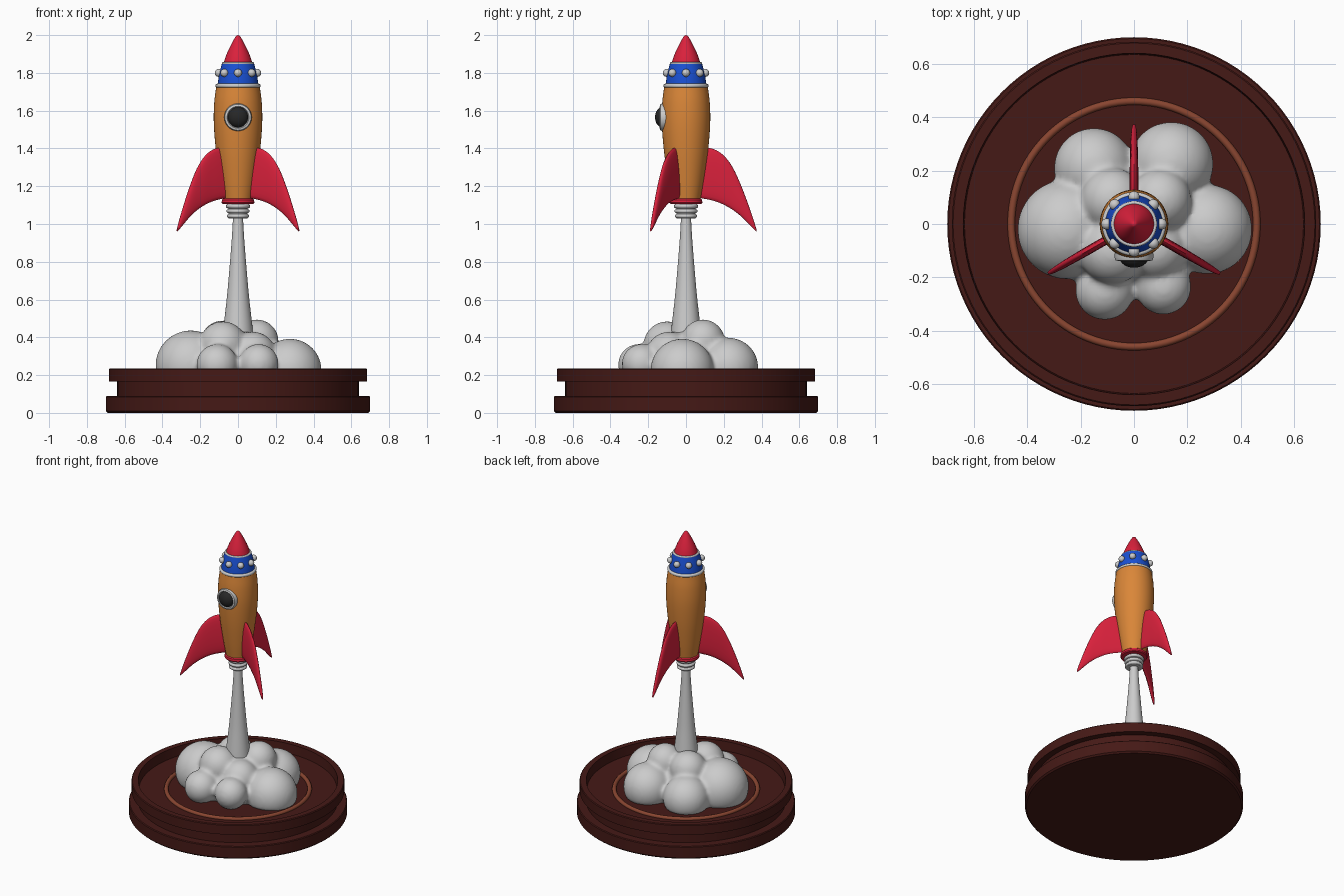
import bpy, bmesh, math
from mathutils import Vector, Matrix

if "Cube" in bpy.data.objects:
    bpy.data.objects.remove(bpy.data.objects["Cube"])


def material(name, r, g, b):
    m = bpy.data.materials.new(name)
    m.diffuse_color = (r, g, b, 1)
    m.use_nodes = True
    m.node_tree.nodes["Principled BSDF"].inputs["Base Color"].default_value = m.diffuse_color
    return m


RED = material("red", 0.70, 0.015, 0.045)
ORANGE = material("orange", 0.70, 0.24, 0.04)
BLUE = material("blue", 0.01, 0.08, 0.65)
BROWN = material("dark_wood", 0.06, 0.01, 0.008)
TAN = material("light_wood", 0.25, 0.06, 0.03)
BLACK = material("dark_glass", 0.02, 0.02, 0.02)


def finish(bm, name, mat=None, angle=35):
    bmesh.ops.recalc_face_normals(bm, faces=bm.faces[:])
    me = bpy.data.meshes.new(name)
    bm.to_mesh(me)
    bm.free()
    ob = bpy.data.objects.new(name, me)
    bpy.context.collection.objects.link(ob)
    if mat:
        me.materials.append(mat)
    bpy.ops.object.select_all(action='DESELECT')
    bpy.context.view_layer.objects.active = ob
    ob.select_set(True)
    bpy.ops.object.shade_smooth_by_angle(angle=math.radians(angle))
    return ob


def spline(pts, n=6):
    """Catmull-Rom curve through the points."""
    pts = [Vector(p) for p in pts]
    ext = [2 * pts[0] - pts[1]] + pts + [2 * pts[-1] - pts[-2]]
    out = []
    for i in range(1, len(ext) - 2):
        a, b, c, d = ext[i - 1:i + 3]
        for k in range(n):
            t = k / n
            out.append(0.5 * (2 * b + (c - a) * t + (2 * a - 5 * b + 4 * c - d) * t * t
                              + (3 * b - a - 3 * c + d) * t ** 3))
    return out + [pts[-1]]


def lathe(name, profile, mat=None, seg=64, matrix=None, closed=False):
    """Spin (radius, z) points around z."""
    bm = bmesh.new()
    rings = []
    for r, z in profile:
        if r < 1e-5:
            rings.append([bm.verts.new((0, 0, z))] * seg)
        else:
            rings.append([bm.verts.new((r * math.cos(2 * math.pi * i / seg),
                                        r * math.sin(2 * math.pi * i / seg), z)) for i in range(seg)])
    pairs = list(zip(rings, rings[1:])) + ([(rings[-1], rings[0])] if closed else [])
    for a, b in pairs:
        for i in range(seg):
            j = (i + 1) % seg
            quad = list(dict.fromkeys((a[i], a[j], b[j], b[i])))
            if len(quad) > 2:
                bm.faces.new(quad)
    if matrix:
        bm.transform(matrix)
    return finish(bm, name, mat)


def torus(name, major, minor, z, mat=None, stretch=1, seg=64):
    prof = [(major + minor * math.cos(k * math.pi / 6),
             z + minor * stretch * math.sin(k * math.pi / 6)) for k in range(12)]
    return lathe(name, prof, mat, seg, closed=True)


# Display base with groove and recessed top
lathe("base", [(0, 0), (0.69, 0), (0.70, 0.01), (0.70, 0.085), (0.695, 0.09), (0.64, 0.09),
               (0.64, 0.165), (0.683, 0.165), (0.683, 0.23), (0.678, 0.235), (0.64, 0.235),
               (0.635, 0.17), (0, 0.17)], BROWN, 96)
torus("base_ring", 0.46, 0.014, 0.174, TAN, seg=96)

# Smoke cloud: (x, y, z, radius) puffs fused by a remesh
PUFFS = [(-0.25, -0.02, 0.25, 0.187), (0.275, -0.02, 0.225, 0.168), (-0.15, 0.21, 0.23, 0.15),
         (0.14, 0.225, 0.24, 0.158), (-0.11, -0.25, 0.255, 0.11), (0.11, -0.235, 0.26, 0.105),
         (-0.08, -0.10, 0.36, 0.125), (0.10, 0.09, 0.38, 0.115), (-0.08, 0.09, 0.37, 0.12),
         (0.08, -0.09, 0.31, 0.12), (0, 0, 0.2, 0.24)]
bm = bmesh.new()
for x, y, z, r in PUFFS:
    bmesh.ops.create_icosphere(bm, subdivisions=4, radius=r, matrix=Matrix.Translation((x, y, z)))
for v in bm.verts:
    v.co.z = max(v.co.z, 0.165)
cloud = finish(bm, "smoke_cloud", angle=60)
rem = cloud.modifiers.new("fuse", 'REMESH')
rem.mode = 'VOXEL'
rem.voxel_size = 0.012
rem.use_smooth_shade = True
soft = cloud.modifiers.new("soften", 'SMOOTH')
soft.factor = 0.5
soft.iterations = 10

# Exhaust column
lathe("exhaust_column", [(0, 0.40)] + spline([(0.082, 0.40), (0.076, 0.46), (0.058, 0.62), (0.044, 0.78),
                                              (0.033, 0.92), (0.026, 1.04)], 4) + [(0, 1.04)], None, 32)

# Nozzle with three ribs
lathe("nozzle", [(0, 1.03), (0.05, 1.03), (0.05, 1.12), (0, 1.12)])
for i, r in enumerate((0.048, 0.05, 0.053)):
    torus(f"nozzle_rib_{i + 1}", r, 0.011, 1.042 + 0.026 * i)
lathe("tail_ring", [(0, 1.107), (0.082, 1.107), (0.087, 1.113), (0.085, 1.128), (0.078, 1.134), (0, 1.134)], RED)

# Hull
lathe("hull", [(0, 1.125)] + spline([(0.076, 1.125), (0.096, 1.24), (0.117, 1.39), (0.128, 1.53),
                                     (0.126, 1.64), (0.115, 1.73)]) + [(0, 1.73)], ORANGE)

# Collar, its rings and the nose cone
lathe("collar", [(0, 1.73)] + spline([(0.109, 1.73), (0.10, 1.79), (0.085, 1.85)]) + [(0, 1.85)], BLUE)
torus("collar_lower_ring", 0.109, 0.011, 1.732)
torus("collar_upper_ring", 0.079, 0.007, 1.85)
lathe("nose_cone", [(0, 1.848)] + spline([(0.077, 1.848), (0.064, 1.89), (0.043, 1.937),
                                          (0.020, 1.98), (0.009, 1.996), (0, 2.0)]), RED)

# Studs around the collar
for i in range(8):
    a = i * math.pi / 4
    bm = bmesh.new()
    bmesh.ops.create_uvsphere(bm, u_segments=20, v_segments=12, radius=0.021,
                              matrix=Matrix.Translation((0.102 * math.cos(a), 0.102 * math.sin(a), 1.80)))
    finish(bm, f"collar_stud_{i + 1}")

# Porthole: frame and domed glass, turned to face the front
face_front = Matrix.Translation((0, 0, 1.565)) @ Matrix.Rotation(math.pi / 2, 4, 'X')
lathe("porthole_frame", [(0.053, 0.09), (0.071, 0.09), (0.073, 0.125), (0.069, 0.136),
                         (0.058, 0.139), (0.053, 0.13)], None, 48, face_front, closed=True)
dome = [(0.054 * math.cos(k * math.pi / 16), 0.125 + 0.039 * math.sin(k * math.pi / 16)) for k in range(8)]
lathe("porthole_glass", dome + [(0, 0.164)], BLACK, 48, face_front)

# Fins: columns of (radius, top z, bottom z, half thickness) lofted with oval sections
COLUMNS = spline([(0.06, 1.40, 1.14, 0.015), (0.125, 1.402, 1.128, 0.016), (0.17, 1.385, 1.115, 0.016),
                  (0.21, 1.352, 1.097, 0.016), (0.25, 1.295, 1.073, 0.015), (0.29, 1.208, 1.042, 0.014),
                  (0.325, 1.117, 1.007, 0.012), (0.355, 1.03, 0.976, 0.009), (0.372, 0.975, 0.961, 0.005)], 4)
for i in range(3):
    bm = bmesh.new()
    loops = []
    for r, top, bot, w in COLUMNS:
        mid, half = (top + bot) / 2, (top - bot) / 2
        loop = []
        for k in range(24):
            t = k * math.pi / 12
            c, s = math.cos(t), math.sin(t)
            loop.append(bm.verts.new((r, w * math.copysign(abs(c) ** 0.8, c), mid + half * s)))
        loops.append(loop)
    for a, b in zip(loops, loops[1:]):
        for k in range(24):
            bm.faces.new((a[k], a[(k + 1) % 24], b[(k + 1) % 24], b[k]))
    bm.faces.new(loops[0])
    bm.faces.new(loops[-1])
    bm.transform(Matrix.Rotation(math.radians(90 + 120 * i), 4, 'Z'))
    finish(bm, f"fin_{i + 1}", RED, 50)
